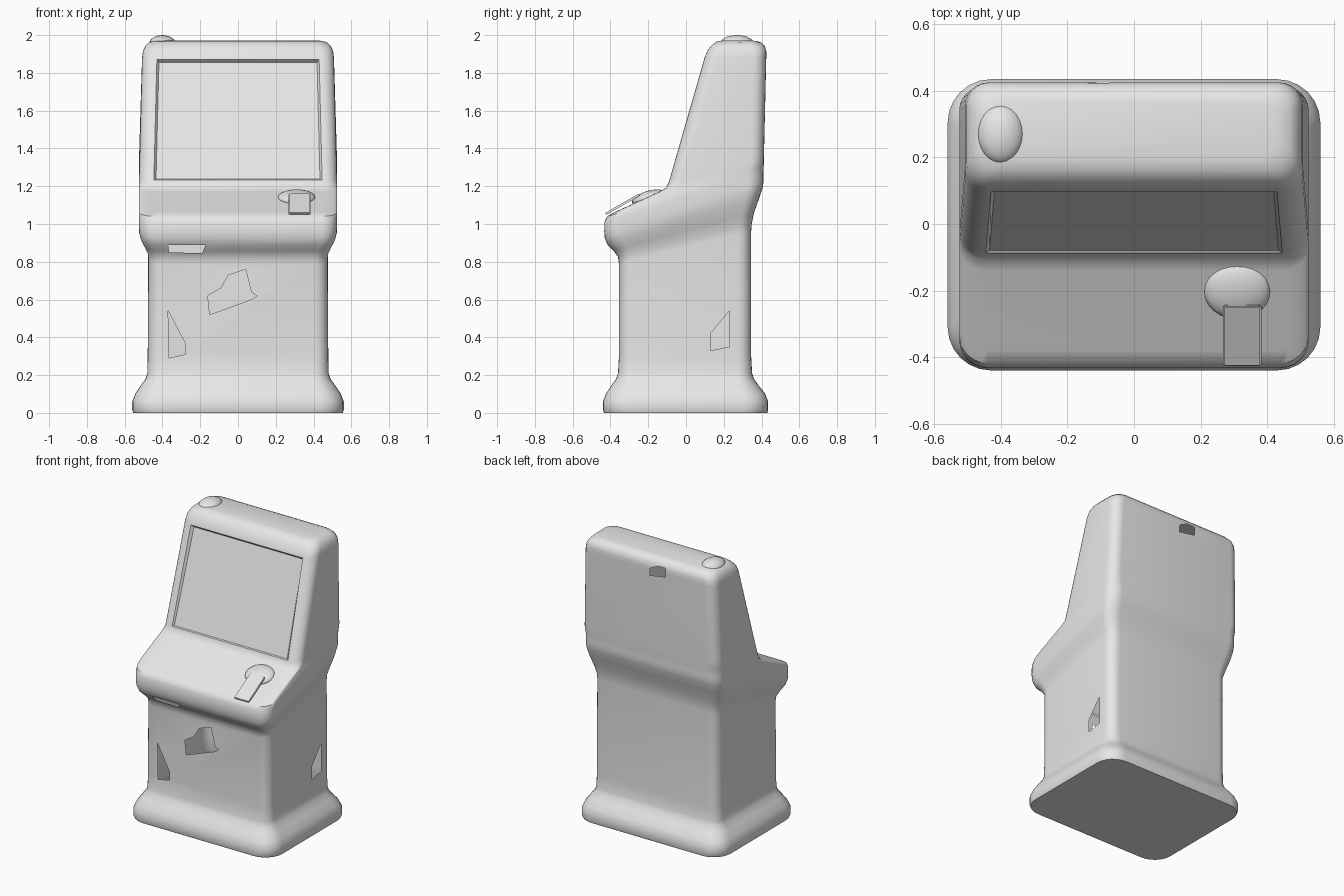
import bpy, bmesh, math
from mathutils import Vector, Matrix

if "Cube" in bpy.data.objects:
    bpy.data.objects.remove(bpy.data.objects["Cube"])

grey = bpy.data.materials.new("light grey")
grey.diffuse_color = (0.8, 0.8, 0.8, 1)
grey.use_nodes = True
grey.node_tree.nodes["Principled BSDF"].inputs["Base Color"].default_value = grey.diffuse_color
cut_mat = bpy.data.materials.new("cut marker")
cut_mat.diffuse_color = (0.8, 0.8, 0.8, 1)
cut_mat.use_nodes = True
cut_mat.node_tree.nodes["Principled BSDF"].inputs["Base Color"].default_value = cut_mat.diffuse_color
K = 6  # steps per rounded corner


def make(name, bm, mat=grey):
    bmesh.ops.recalc_face_normals(bm, faces=bm.faces[:])
    me = bpy.data.meshes.new(name)
    bm.to_mesh(me)
    bm.free()
    me.materials.append(mat)
    ob = bpy.data.objects.new(name, me)
    bpy.context.collection.objects.link(ob)
    return ob


def smooth(ob, angle):
    bpy.ops.object.select_all(action='DESELECT')
    ob.select_set(True)
    bpy.context.view_layer.objects.active = ob
    bpy.ops.object.shade_smooth_by_angle(angle=math.radians(angle))


def ring(bm, yf, zf, yb, zb, hw, r):
    """Rounded rectangle, tilted from front height zf to back height zb."""
    out = []
    for cx, cy, a0 in ((hw - r, yf + r, -90), (hw - r, yb - r, 0),
                       (r - hw, yb - r, 90), (r - hw, yf + r, 180)):
        for i in range(K + 1):
            a = math.radians(a0 + 90 * i / K)
            x, y = cx + r * math.cos(a), cy + r * math.sin(a)
            out.append(bm.verts.new((x, y, zf + (zb - zf) * (y - yf) / (yb - yf))))
    return out


# Cabinet rings: front y, front z, back y, back z, half width, corner radius
rings = [
    (-.435, 0, .43, 0, .555, .13), (-.44, .015, .435, .015, .56, .13),
    (-.44, .06, .435, .06, .56, .13), (-.425, .10, .42, .10, .545, .125),
    (-.395, .145, .385, .145, .515, .11), (-.37, .18, .36, .18, .49, .09),
    (-.36, .21, .35, .21, .48, .075), (-.355, .30, .345, .30, .478, .07),
    (-.355, .79, .345, .96, .475, .07), (-.36, .825, .348, 1.0, .477, .07),
    (-.385, .86, .36, 1.06, .495, .075), (-.415, .89, .385, 1.13, .513, .08),
    (-.43, .925, .405, 1.19, .523, .085), (-.433, .96, .41, 1.22, .525, .085),
    (-.432, 1.01, .41, 1.25, .525, .085), (-.418, 1.04, .41, 1.27, .525, .085),
    (-.38, 1.062, .411, 1.29, .525, .085), (-.14, 1.172, .412, 1.32, .525, .075),
    (-.105, 1.193, .412, 1.34, .525, .07), (-.09, 1.225, .413, 1.37, .524, .07),
    (.098, 1.88, .425, 1.88, .508, .07), (.115, 1.92, .425, 1.915, .503, .07),
    (.135, 1.945, .418, 1.94, .49, .07), (.16, 1.965, .40, 1.96, .47, .07),
    (.195, 1.972, .37, 1.97, .43, .06)]
SCREEN = 19  # strip holding the screen

bm = bmesh.new()
loops = [ring(bm, *p) for p in rings]
n = len(loops[0])
screen = None
for j, (a, b) in enumerate(zip(loops, loops[1:])):
    for i in range(n):
        k = (i + 1) % n
        f = bm.faces.new((a[i], a[k], b[k], b[i]))
        if j == SCREEN and i == n - 1:
            screen = f
bm.faces.new(loops[0][::-1])
bm.faces.new(loops[-1])
bmesh.ops.recalc_face_normals(bm, faces=bm.faces[:])

# Sunken screen, fading out toward its lower edge
bmesh.ops.inset_individual(bm, faces=[screen], thickness=.012, depth=0)
bmesh.ops.inset_individual(bm, faces=[screen], thickness=.016, depth=-.022)
for v in screen.verts:
    if v.co.z < 1.5:
        v.co.y -= .016
cabinet = make("cabinet", bm)
cabinet.data.materials.append(cut_mat)

# Broken openings in the shell: outline, axis ('x' or 'y'), depth range
holes = [
    ([(-.16, .62), (-.15, .52), (.07, .60), (.10, .62), (.07, .64), (.04, .76), (-.05, .73), (-.09, .66)], 'y', -.5, -.3),
    ([(-.37, .54), (-.365, .29), (-.28, .31), (-.28, .37)], 'y', -.5, -.3),
    ([(-.37, .89), (-.365, .85), (-.19, .845), (-.17, .89)], 'y', -.5, -.3),
    ([(-.14, 1.92), (-.14, 1.86), (-.02, 1.84), (-.02, 1.89), (-.08, 1.92)], 'y', .37, .5),
    ([(.23, .54), (.23, .35), (.13, .33), (.13, .42)], 'x', .4, .6)]
bm = bmesh.new()
for pts, axis, d0, d1 in holes:
    a, b = [[bm.verts.new((p, d, q) if axis == 'y' else (d, p, q)) for p, q in pts]
            for d in (d0, d1)]
    bm.faces.new(a)
    bm.faces.new(b[::-1])
    for i in range(len(a)):
        k = (i + 1) % len(a)
        bm.faces.new((a[i], b[i], b[k], a[k]))
cutter = make("opening_cutter", bm, cut_mat)
cutter.hide_render = True
mod = cabinet.modifiers.new("openings", 'BOOLEAN')
mod.object = cutter
mod.operation = 'DIFFERENCE'
mod.solver = 'EXACT'
mod.material_mode = 'TRANSFER'
bpy.context.view_layer.update()
cut = bpy.data.meshes.new_from_object(cabinet.evaluated_get(bpy.context.evaluated_depsgraph_get()))
cabinet.modifiers.clear()
cabinet.data = cut

# Drop the pit walls so that only a thin open shell is left
marked = {i for i, m in enumerate(cut.materials) if m and m.name.startswith("cut")}
bm = bmesh.new()
bm.from_mesh(cut)
bmesh.ops.delete(bm, geom=[f for f in bm.faces if f.material_index in marked], context='FACES')
for f in bm.faces:
    f.material_index = 0
bm.to_mesh(cut)
bm.free()
cut.materials.clear()
cut.materials.append(grey)
bpy.data.objects.remove(cutter)
bpy.data.materials.remove(cut_mat)
smooth(cabinet, 35)

# Loose flap on the control panel
bm = bmesh.new()
bmesh.ops.create_cube(bm, size=1, matrix=Matrix.Translation((.325, -.335, 1.105))
                      @ Matrix.Rotation(math.radians(30), 4, 'X')
                      @ Matrix.Diagonal((.115, .21, .012, 1)))
bmesh.ops.bevel(bm, geom=bm.edges[:], offset=.004, segments=2, affect='EDGES')
smooth(make("panel_flap", bm), 35)


def mound(name, loc, size, tilt=0):
    bm = bmesh.new()
    bmesh.ops.create_uvsphere(bm, u_segments=24, v_segments=12, radius=1,
                              matrix=Matrix.Translation(loc)
                              @ Matrix.Rotation(math.radians(tilt), 4, 'X')
                              @ Matrix.Diagonal((*size, 1)))
    smooth(make(name, bm), 60)


# Swelling behind the flap and bump on the top corner
mound("panel_swelling", Vector((.31, -.20, 1.14)), (.10, .09, .035), 18)
mound("top_bump", Vector((-.40, .27, 1.955)), (.07, .09, .045))
